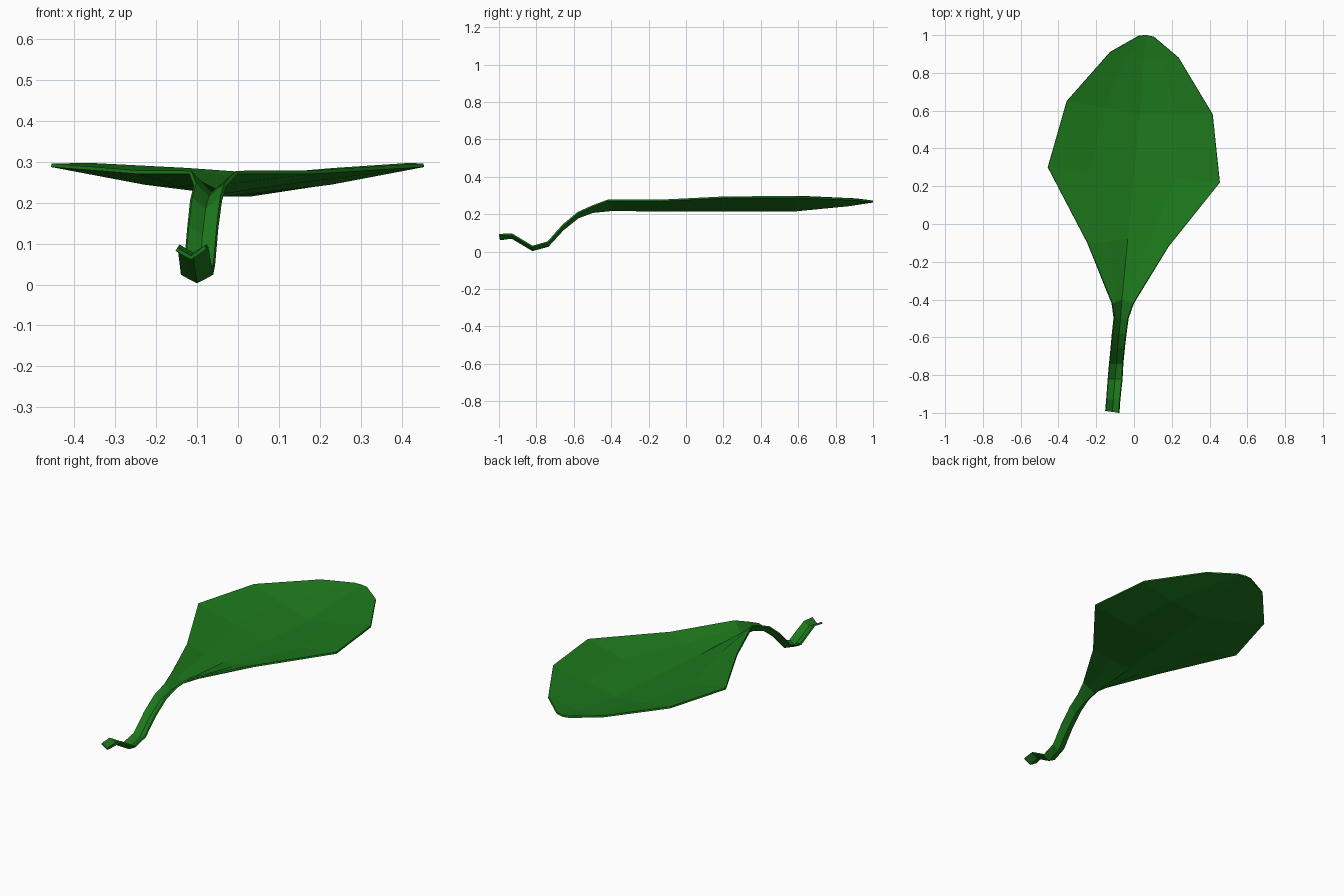
import bpy, bmesh

# Cross sections from stem end to leaf tip: left rim, midrib, right rim (x, y, z), belly dip
sections = [
    ((-.148, -.99, .09), (-.115, -.995, .070), (-.082, -1.0, .095), 0),
    ((-.143, -.93, .098), (-.110, -.93, .078), (-.077, -.93, .098), 0),
    ((-.135, -.82, .032), (-.100, -.82, .012), (-.065, -.82, .032), 0),
    ((-.128, -.74, .055), (-.093, -.74, .034), (-.060, -.74, .055), 0),
    ((-.120, -.66, .145), (-.087, -.66, .122), (-.052, -.66, .145), 0),
    ((-.112, -.58, .212), (-.079, -.58, .186), (-.044, -.58, .212), 0),
    ((-.102, -.50, .248), (-.071, -.50, .216), (-.034, -.50, .248), 0),
    ((-.114, -.42, .278), (-.064, -.40, .226), (-.005, -.42, .278), 0),
    ((-.245, -.10, .279), (-.033, -.08, .224), (.180, -.12, .279), .004),
    ((-.455, .30, .296), (0, .26, .224), (.453, .22, .296), .007),
    ((-.355, .65, .297), (.030, .58, .224), (.415, .58, .297), .007),
    ((-.125, .91, .285), (.052, .87, .252), (.235, .88, .285), .003),
    ((.025, .995, .274), (.062, 1.0, .272), (.105, .99, .274), 0),
]

bm = bmesh.new()
rows = []
for left, mid, right, dip in sections:
    def half(a, b):
        return ((a[0] + b[0]) / 2, (a[1] + b[1]) / 2, (a[2] + b[2]) / 2 - dip)
    pts = (left, half(left, mid), mid, half(mid, right), right)
    rows.append([bm.verts.new(p) for p in pts])
for a, b in zip(rows, rows[1:]):
    for j in range(4):
        bm.faces.new((a[j], a[j + 1], b[j + 1], b[j]))

mesh = bpy.data.meshes.new("leaf")
bm.to_mesh(mesh)
bm.free()
leaf = bpy.data.objects.new("leaf", mesh)
bpy.context.collection.objects.link(leaf)

# Leaf thickness, kept below the top surface
sol = leaf.modifiers.new("thickness", 'SOLIDIFY')
sol.thickness = .009
sol.offset = -1

mat = bpy.data.materials.new("leaf_green")
mat.diffuse_color = (.012, .19, .012, 1)
mesh.materials.append(mat)
